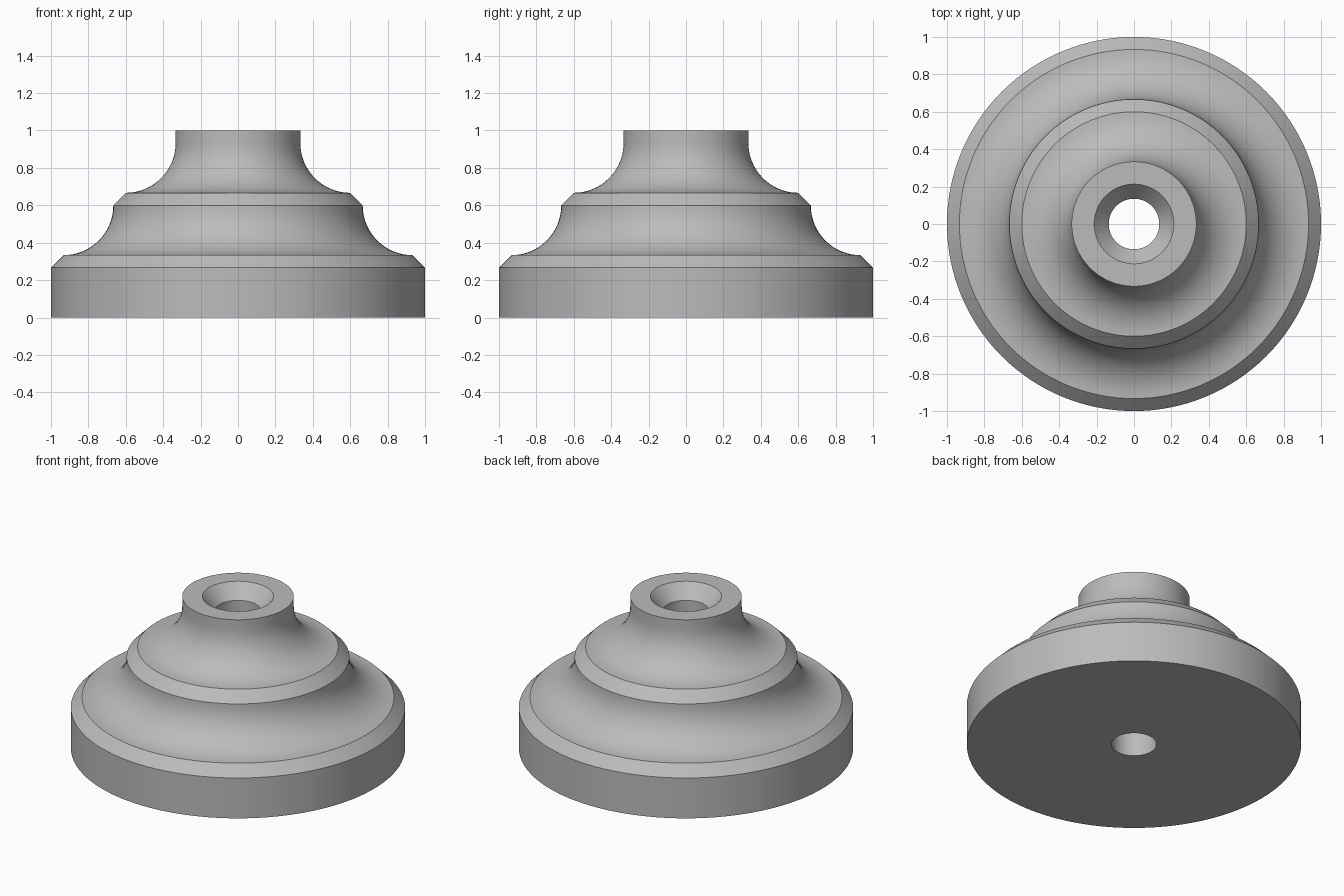
import bpy
import bmesh
import math

SEGMENTS = 128
ARC_STEPS = 16

cube = bpy.data.objects.get("Cube")
if cube:
    bpy.data.objects.remove(cube, do_unlink=True)


def flat_material(name, color):
    mat = bpy.data.materials.new(name)
    mat.use_nodes = True
    mat.diffuse_color = color
    mat.node_tree.nodes["Principled BSDF"].inputs["Base Color"].default_value = color
    return mat


def cove(radius, height, size):
    """Concave quarter round, rising inward from (radius, height)."""
    angles = [math.pi / 2 * i / ARC_STEPS for i in range(ARC_STEPS + 1)]
    return [(radius - size * math.sin(a), height + size * (1 - math.cos(a))) for a in angles]


# Half section: bore, base, chamfer, cove, chamfer, cove, neck, countersink
bore, third, size = 0.135, 1 / 3, 0.8 / 3
profile = [(bore, 0), (1, 0), (1, size)]
profile += cove(third + 0.6, third, size)
profile += cove(0.6, 2 * third, size)
profile += [(third, 1), (0.213, 1), (bore, 0.91)]

# Turn the closed section around the vertical axis
bm = bmesh.new()
verts = [bm.verts.new((r, 0, z)) for r, z in profile]
edges = [bm.edges.new((v, verts[(i + 1) % len(verts)])) for i, v in enumerate(verts)]
bmesh.ops.spin(bm, geom=verts + edges, cent=(0, 0, 0), axis=(0, 0, 1),
               angle=math.tau, steps=SEGMENTS, use_merge=True)
bmesh.ops.remove_doubles(bm, verts=bm.verts[:], dist=1e-5)
bmesh.ops.recalc_face_normals(bm, faces=bm.faces[:])
mesh = bpy.data.meshes.new("stepped_flange")
bm.to_mesh(mesh)
bm.free()

flange = bpy.data.objects.new("stepped_flange", mesh)
bpy.context.collection.objects.link(flange)
mesh.materials.append(flat_material("light grey", (0.5, 0.5, 0.5, 1)))

# Smooth the curves, keep chamfers and rims crisp
bpy.ops.object.select_all(action="DESELECT")
flange.select_set(True)
bpy.context.view_layer.objects.active = flange
bpy.ops.object.shade_smooth_by_angle(angle=math.radians(20))
